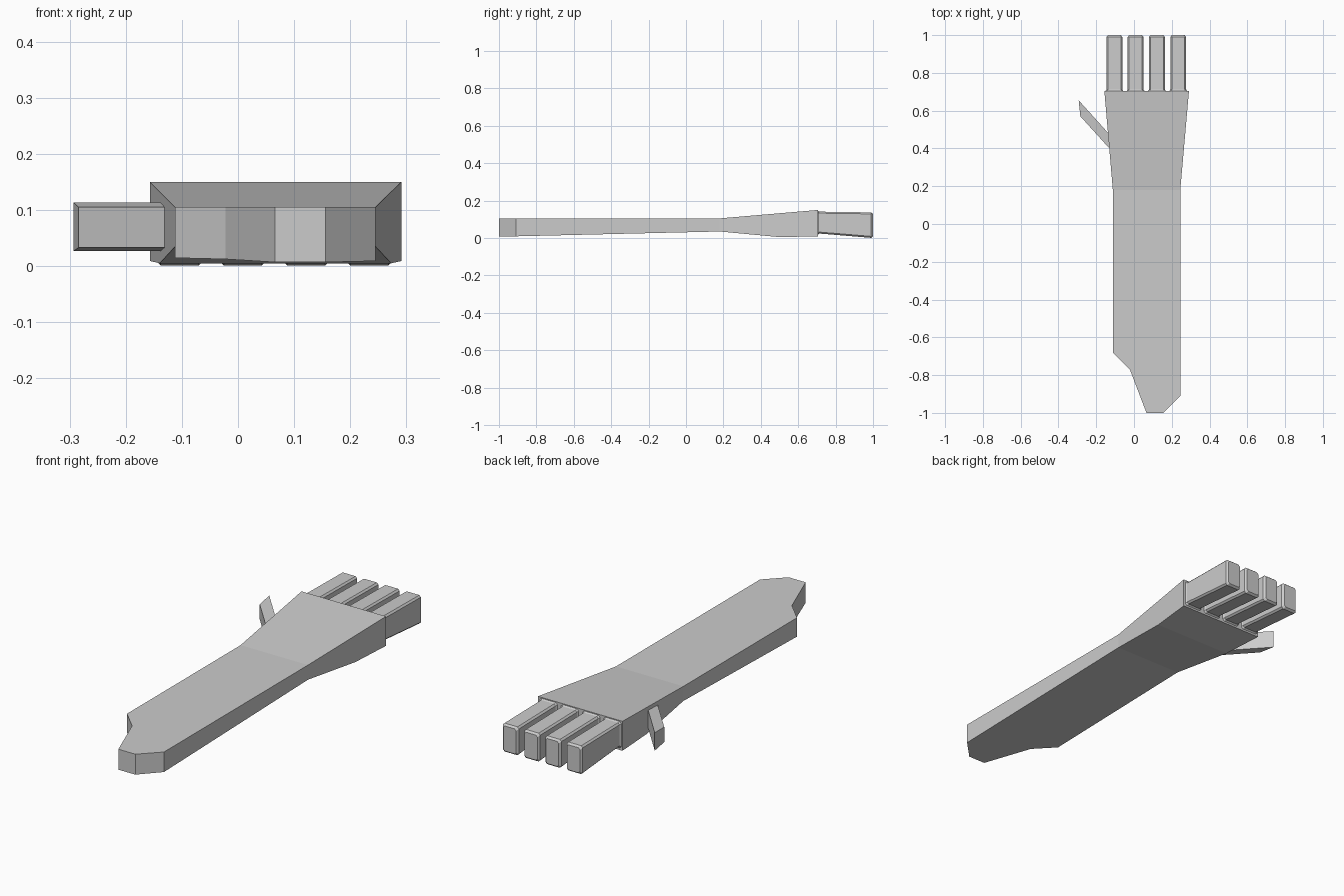
import bpy, bmesh

if "Cube" in bpy.data.objects:
    bpy.data.objects.remove(bpy.data.objects["Cube"])


def finish(bm, name):
    bmesh.ops.recalc_face_normals(bm, faces=bm.faces)
    me = bpy.data.meshes.new(name)
    bm.to_mesh(me)
    bm.free()
    ob = bpy.data.objects.new(name, me)
    bpy.context.collection.objects.link(ob)
    return ob


def loft(name, rings):
    """Skin equal-length rings of points and cap both ends."""
    bm = bmesh.new()
    vs = [[bm.verts.new(p) for p in r] for r in rings]
    n = len(rings[0])
    for a, b in zip(vs, vs[1:]):
        for i in range(n):
            j = (i + 1) % n
            bm.faces.new((a[i], a[j], b[j], b[i]))
    bm.faces.new(vs[0])
    bm.faces.new(vs[-1])
    return finish(bm, name)


def interp(y, keys):
    for (y0, z0), (y1, z1) in zip(keys, keys[1:]):
        if y <= y1 + 1e-5:
            return z0 + (z1 - z0) * (y - y0) / (y1 - y0)
    return keys[-1][1]


# Forearm and palm: outline slab, cut across, then profiled in height
outline = [(-0.157, 0.705), (-0.112, 0.18), (-0.112, -0.68), (-0.022, -0.77),
           (0.066, -1.0), (0.156, -1.0), (0.245, -0.91), (0.245, 0.18),
           (0.291, 0.705)]
top = [(-1, 0.105), (0.18, 0.105), (0.705, 0.15)]
bottom = [(-1, 0.007), (0.18, 0.035), (0.5, 0.005), (0.705, 0.009)]
bm = bmesh.new()
base = bm.faces.new([bm.verts.new((x, y, 0)) for x, y in outline])
ext = bmesh.ops.extrude_face_region(bm, geom=[base])
for v in ext["geom"]:
    if isinstance(v, bmesh.types.BMVert):
        v.co.z = 1
for cut in (0.18, 0.5):
    bmesh.ops.bisect_plane(bm, geom=bm.verts[:] + bm.edges[:] + bm.faces[:],
                           plane_co=(0, cut, 0), plane_no=(0, 1, 0))
for v in bm.verts:
    v.co.z = interp(v.co.y, top if v.co.z > 0.5 else bottom)
finish(bm, "forearm_and_palm")


# Fingers: chamfered bars with flared root and chamfered tip
def section(cx, y, half, z0, z1, c=0.008):
    pts = [(-half, z0 + c), (-half + c, z0), (half - c, z0), (half, z0 + c),
           (half, z1 - c), (half - c, z1), (-half + c, z1), (-half, z1 - c)]
    return [(cx + x, y, z) for x, z in pts]


for i in range(4):
    cx = -0.104 + i * 0.1127
    loft(f"finger_{i + 1}", [
        section(cx, 0.700, 0.050, 0.014, 0.149),
        section(cx, 0.712, 0.042, 0.024, 0.141),
        section(cx, 0.990, 0.042, 0.001, 0.137),
        section(cx, 1.000, 0.034, 0.009, 0.129)])


# Thumb: slanted blade, its outer face slightly taller
def thumb_ring(front, back):
    return [(*front, 0.033), (*front, 0.105), (*back, 0.113), (*back, 0.027)]


loft("thumb", [thumb_ring((-0.11, 0.378), (-0.118, 0.461)),
               thumb_ring((-0.284, 0.570), (-0.293, 0.655))])
